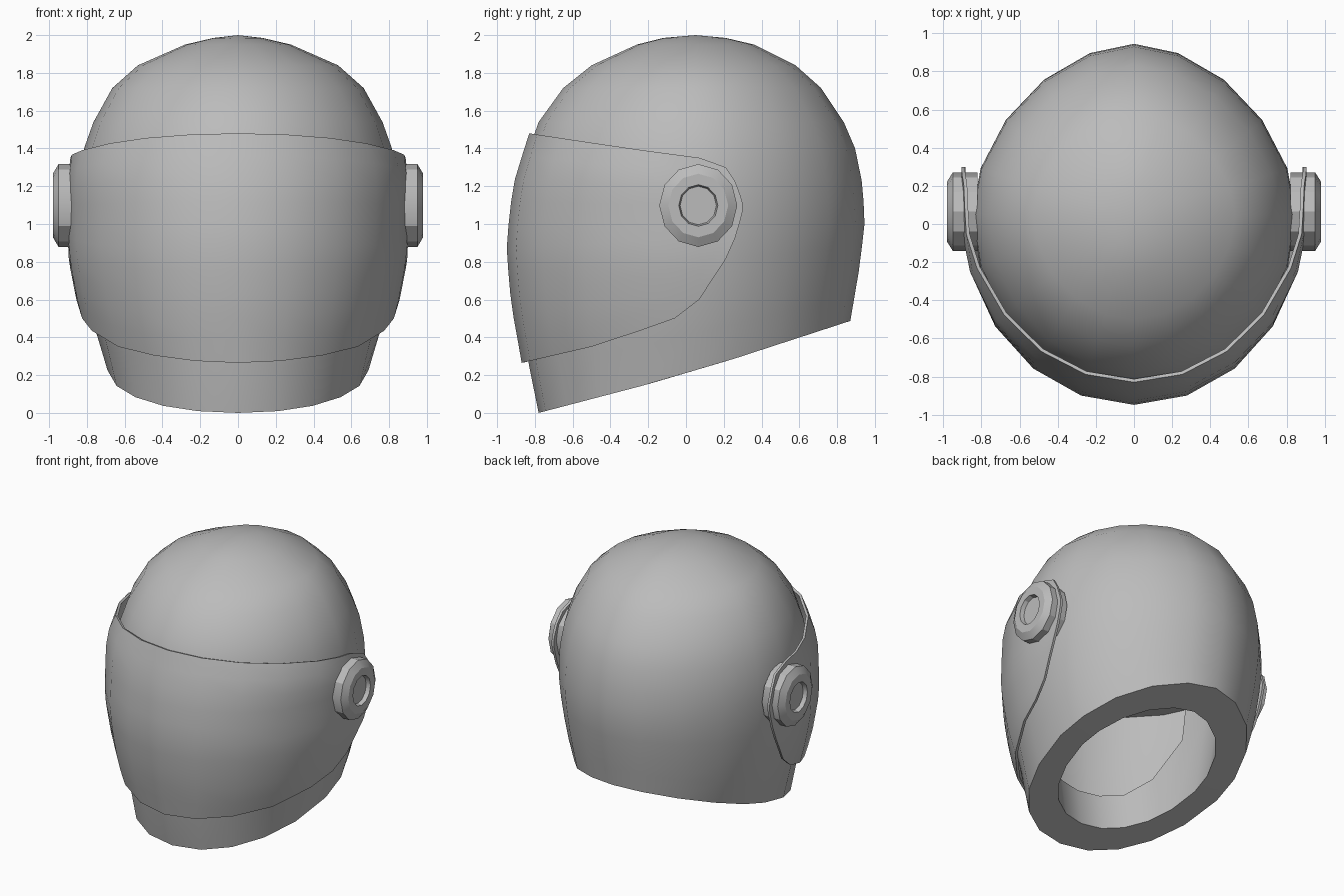
import bpy, bmesh, math

cube = bpy.data.objects.get("Cube")
if cube:
    bpy.data.objects.remove(cube, do_unlink=True)

grey = bpy.data.materials.new("grey")
grey.use_nodes = True
COLOR = (0.5, 0.5, 0.5, 1)
grey.diffuse_color = COLOR
grey.node_tree.nodes["Principled BSDF"].inputs["Base Color"].default_value = COLOR

CY = 0.05      # depth of the widest section
SIDES = 20


def interp(table, k, col=1):
    """Linear lookup in rows sorted by their first column."""
    if k <= table[0][0]:
        return table[0][col]
    for a, b in zip(table, table[1:]):
        if k <= b[0]:
            return a[col] + (b[col] - a[col]) * (k - a[0]) / (b[0] - a[0])
    return table[-1][col]


def power(value, p):
    return math.copysign(abs(value) ** p, value)


def finish(bm, name, angle, solid=0):
    bmesh.ops.recalc_face_normals(bm, faces=bm.faces)
    mesh = bpy.data.meshes.new(name)
    bm.to_mesh(mesh)
    bm.free()
    mesh.materials.append(grey)
    obj = bpy.data.objects.new(name, mesh)
    bpy.context.collection.objects.link(obj)
    bpy.ops.object.select_all(action="DESELECT")
    obj.select_set(True)
    bpy.context.view_layer.objects.active = obj
    if solid:
        mod = obj.modifiers.new("thickness", "SOLIDIFY")
        mod.thickness = solid
        mod.offset = -1
        bpy.ops.object.modifier_apply(modifier=mod.name)
    bpy.ops.object.shade_smooth_by_angle(angle=math.radians(angle))


def skin(bm, rows, closed):
    """Bridge neighbouring rows of points with quads."""
    rows = [[bm.verts.new(p) for p in row] for row in rows]
    for a, b in zip(rows, rows[1:]):
        n = len(a)
        for i in range(n if closed else n - 1):
            j = (i + 1) % n
            bm.faces.new((a[i], a[j], b[j], b[i]))
    return rows


# Shell sections: height, half width, front reach, back reach
SHELL = [(0, .645, .78, .80), (.27, .70, .835, .84), (.5, .775, .865, .872),
         (.78, .83, .885, .92), (1, .85, .885, .945), (1.12, .85, .88, .94),
         (1.23, .845, .87, .93), (1.4, .815, .83, .895), (1.54, .765, .78, .835),
         (1.72, .665, .65, .715), (1.84, .53, .5, .58), (1.95, .28, .26, .36),
         (1.985, .13, .12, .21)]
RIM = [(-.78, 0), (-.2, .152), (.25, .285), (.87, .487)]      # slanted lower rim


def shell_ring(level, scale=1, top_scale=1, lift=0):
    """Levels under 1 blend down to the slanted rim; lift raises their sides."""
    ring = []
    for i in range(SIDES):
        a = 2 * math.pi * i / SIDES
        front = math.cos(a) > 0
        # Front round at the rim, back slightly pointed
        p = .94 + .1 * min(level, 1) if front else 1.11
        t = level + (1 - level) * lift * math.sin(a) ** 8
        y = 0
        for _ in range(10):
            rim = interp(RIM, CY + (y - CY) * scale)
            z = level if level >= 1 else rim * (1 - t) + t
            reach = interp(SHELL, z, 2) + CY if front else interp(SHELL, z, 3) - CY
            y = CY - reach * power(math.cos(a), p)
        x = interp(SHELL, z) * power(math.sin(a), p)
        if z > 1:
            z = 1 + (z - 1) * top_scale
        ring.append((x * scale, CY + (y - CY) * scale, z))
    return ring


# Helmet shell: thick lining, rim and outer dome
dome = [row[0] for row in SHELL if row[0] >= 1]
lower = [.3, .65]
bm = bmesh.new()
rows = [shell_ring(l, .72, .8) for l in reversed(dome)]
rows += [shell_ring(l, .72, lift=.85) for l in reversed(lower)]
rows += [shell_ring(0, .72), shell_ring(0)]
rows += [shell_ring(l) for l in [.25, .5, .75] + dome]
rings = skin(bm, rows, True)
for ring, z in ((rings[0], 1.8), (rings[-1], 2)):
    tip = bm.verts.new((0, CY, z))
    for i in range(SIDES):
        bm.faces.new((ring[i], ring[(i + 1) % SIDES], tip))

# Face recess pushed into the front of the lining
first = len(dome) - 2
recess = {rings[k][i] for k in range(first, len(dome) + len(lower)) for i in range(-4, 5)}
faces = [f for f in bm.faces if all(v in recess for v in f.verts)]
pushed = bmesh.ops.extrude_face_region(bm, geom=faces)["geom"]
for v in pushed:
    if isinstance(v, bmesh.types.BMVert):
        v.co.x *= .93 / .72
        v.co.y = CY + (v.co.y - CY) * .93 / .72
bmesh.ops.delete(bm, geom=[f for f in faces if f.is_valid], context="FACES")
finish(bm, "helmet_shell", 40)

# Visor sections: height, half width, front reach
VISOR = [(.27, .74, .87), (.38, .8, .89), (.48, .825, .908), (.57, .85, .925),
         (.8, .895, .945), (.9, .9, .95), (1.2, .905, .917), (1.37, .885, .865),
         (1.41, .85, .85), (1.48, .82, .83)]
VISOR_TOP = [(-.83, 1.48), (-.3, 1.4), (.075, 1.35), (.21, 1.3), (.27, 1.21), (.3, 1.11)]
VISOR_LOW = [(-.87, .265), (-.45, .362), (-.06, .5), (.06, .585), (.24, .86),
             (.285, 1.01), (.3, 1.07)]


def visor_column(angle, tail=None):
    column = []
    steps = 10
    for k in range(steps + 1):
        y = CY if tail is None else tail
        for _ in range(12):
            low, top = interp(VISOR_LOW, y), interp(VISOR_TOP, y)
            z = low + (top - low) * k / steps
            if tail is None:
                y = CY - (interp(VISOR, z, 2) + CY) * math.cos(angle)
        column.append((interp(VISOR, z) * math.sin(angle), y, z))
    return column


# Visor: curved front with straight rounded ends over the ears
right = [visor_column(math.pi / 2, t) for t in (.3, .285, .26, .21, .14, .07)]
right += [visor_column(math.radians(a)) for a in (83.5, 72, 54, 36, 18)]
left = [[(-x, y, z) for x, y, z in col] for col in reversed(right)]
bm = bmesh.new()
skin(bm, right + [visor_column(0)] + left, False)
finish(bm, "visor", 40, solid=.018)

# Ear pivots: chamfered discs with a round recess (distance out, radius)
PIVOT = [(.82, .215), (.95, .215), (.98, .165), (.98, .108), (.95, .1)]
for side, label in ((1, "left"), (-1, "right")):
    bm = bmesh.new()
    rows = []
    for out, r in PIVOT:
        rows.append([(side * out, .065 + .96 * r * math.sin(math.tau * i / 12),
                      1.098 + 1.02 * r * math.cos(math.tau * i / 12)) for i in range(12)])
    rings = skin(bm, rows, True)
    bm.faces.new(rings[0])
    bm.faces.new(rings[-1])
    finish(bm, label + "_ear_pivot", 29)
